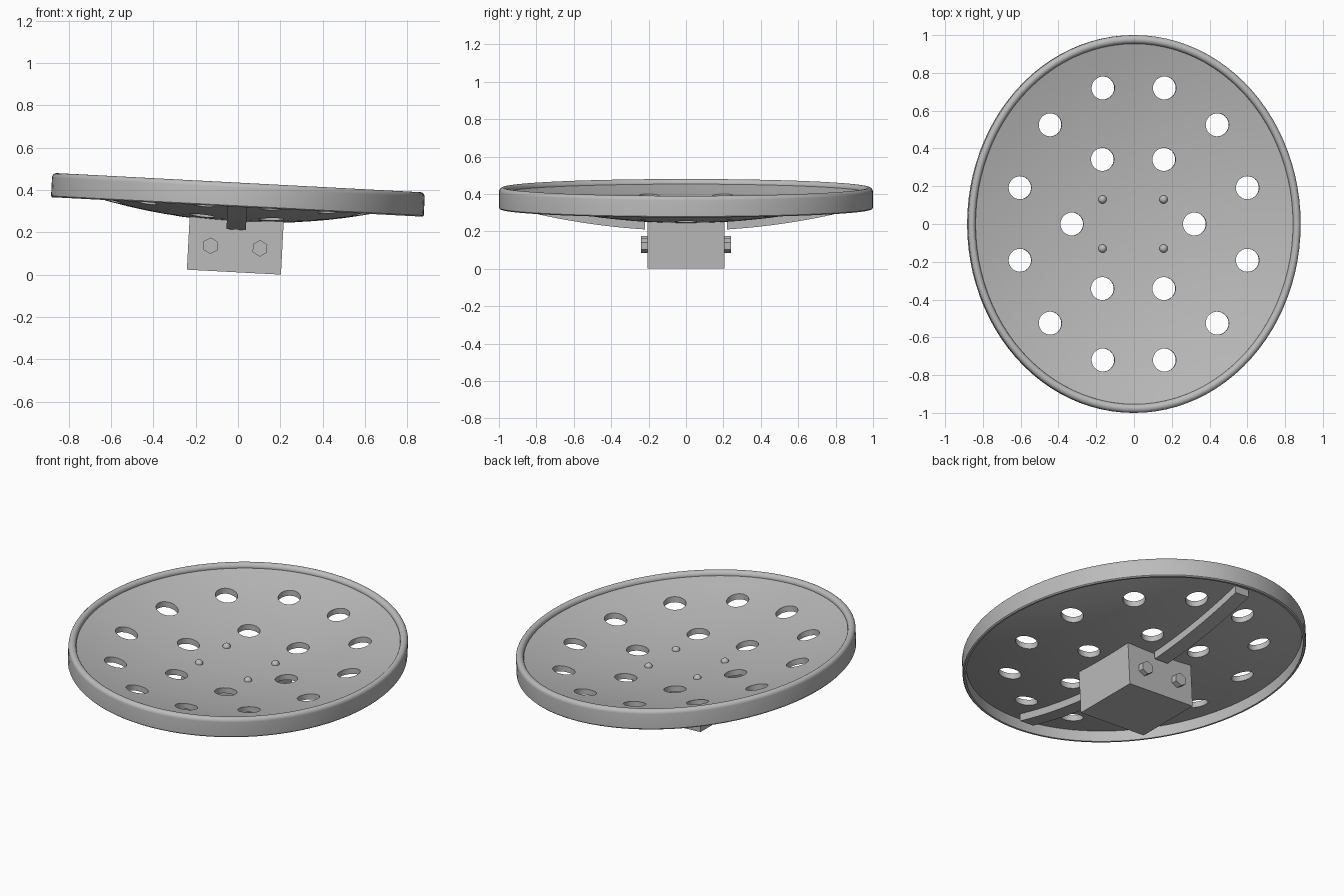
import bpy, bmesh, math
from mathutils import Matrix, Vector

cube = bpy.data.objects.get("Cube")
if cube:
    bpy.data.objects.remove(cube, do_unlink=True)

HALF_X, HALF_Y = 0.882, 1.0
TILT = Matrix.Translation((0, 0, 0.38)) @ Matrix.Rotation(math.radians(3), 4, "Y")

grey = bpy.data.materials.new("grey metal")
grey.use_nodes = True
colour = (0.5, 0.5, 0.5, 1)
grey.diffuse_color = colour
grey.node_tree.nodes["Principled BSDF"].inputs["Base Color"].default_value = colour


def make(name, bm, smooth=False):
    bmesh.ops.recalc_face_normals(bm, faces=bm.faces)
    mesh = bpy.data.meshes.new(name)
    bm.to_mesh(mesh)
    bm.free()
    mesh.materials.append(grey)
    obj = bpy.data.objects.new(name, mesh)
    obj.matrix_world = TILT
    bpy.context.collection.objects.link(obj)
    if smooth:
        smooth_shade(obj)
    return obj


def smooth_shade(obj):
    bpy.ops.object.select_all(action="DESELECT")
    obj.select_set(True)
    bpy.context.view_layer.objects.active = obj
    bpy.ops.object.shade_smooth_by_angle(angle=math.radians(35))


def lathe(profile, closed, steps=96):
    """Spin a (radius, z) profile and stretch it to the oval outline."""
    bm = bmesh.new()
    verts = [bm.verts.new((r, 0, z)) for r, z in profile]
    pairs = list(zip(verts, verts[1:]))
    if closed:
        pairs.append((verts[-1], verts[0]))
    edges = [bm.edges.new(p) for p in pairs]
    bmesh.ops.spin(bm, geom=verts + edges, cent=(0, 0, 0), axis=(0, 0, 1),
                   angle=math.tau, steps=steps)
    bmesh.ops.remove_doubles(bm, verts=bm.verts, dist=1e-4)
    bmesh.ops.scale(bm, vec=(HALF_X, HALF_Y, 1), verts=bm.verts)
    return bm


def cylinder(bm, matrix, radius, depth, sides):
    bmesh.ops.create_cone(bm, cap_ends=True, segments=sides, radius1=radius,
                          radius2=radius, depth=depth, matrix=matrix)


def dish_under(rho):
    return -0.132 + 0.14 * rho * rho


# Shallow oval dish
THICK = 0.033
radii = [0.98 * i / 10 for i in range(11)]
under = [(r, dish_under(r)) for r in radii]
upper = [(r, dish_under(r) + THICK) for r in reversed(radii)]
dish = make("dish", lathe(under + upper, False))

# Drain holes, mirrored in both directions
holes = set()
for x, y in [(0.163, 0.72), (0.163, 0.342), (0.443, 0.525), (0.603, 0.192), (0.325, 0)]:
    holes |= {(sx * x, sy * y) for sx in (-1, 1) for sy in (-1, 1)}
bm = bmesh.new()
for x, y in sorted(holes):
    cylinder(bm, Matrix.Translation((x, y, 0)), 0.061, 0.6, 32)
cutter = make("hole_cutter", bm)
cutter.hide_render = True
cut = dish.modifiers.new("holes", "BOOLEAN")
cut.object = cutter
cut.solver = "EXACT"
bpy.context.view_layer.update()
evaluated = dish.evaluated_get(bpy.context.evaluated_depsgraph_get())
cut_mesh = bpy.data.meshes.new_from_object(evaluated)
dish.modifiers.clear()
dish.data = cut_mesh
bpy.data.objects.remove(cutter, do_unlink=True)
smooth_shade(dish)

# Rim: thin skirt with a rolled bead on top
bead = 0.023
rim = [(0.982, 0.015), (0.982, -0.06), (0.994, -0.06), (1.0, -0.054)]
for i in range(13):
    a = math.radians(220 * i / 12)
    rim.append((1 - bead + bead * math.cos(a), 0.032 + bead * math.sin(a)))
make("rim", lathe(rim, True), True)

# Mounting block under the dish
bm = bmesh.new()
bmesh.ops.create_cube(bm, size=1)
bmesh.ops.scale(bm, vec=(0.445, 0.414, 0.25), verts=bm.verts)
bmesh.ops.translate(bm, vec=(0, 0, -0.2435), verts=bm.verts)
make("mounting_block", bm)

# Curved support straps, front and back
for side, label in ((-1, "front"), (1, "back")):
    bm = bmesh.new()
    ys = [0.22 + 0.69 * i / 12 for i in range(13)]
    outline = [(y, dish_under(y) - 0.042) for y in ys]
    outline += [(y, dish_under(y) + 0.004) for y in reversed(ys)]
    face = bm.faces.new([bm.verts.new((-0.046, side * y, z)) for y, z in outline])
    grown = bmesh.ops.extrude_face_region(bm, geom=[face])
    moved = [v for v in grown["geom"] if isinstance(v, bmesh.types.BMVert)]
    bmesh.ops.translate(bm, vec=(0.092, 0, 0), verts=moved)
    make(label + "_support_strap", bm, True)

    # Hex bolts on the block face
    for x, hand in ((-0.117, "right"), (0.117, "left")):
        bm = bmesh.new()
        turn = Matrix.Rotation(math.radians(90), 4, "X")
        centre = Matrix.Translation((x, side * 0.22, -0.25))
        cylinder(bm, centre @ turn, 0.039, 0.04, 6)
        top = max((v.co for v in bm.verts), key=lambda c: c.z) - Vector((x, 0, -0.25))
        if abs(top.x) > 0.01:
            bmesh.ops.rotate(bm, verts=bm.verts, cent=(x, 0, -0.25),
                             matrix=Matrix.Rotation(math.radians(30), 3, "Y"))
        make(label + "_" + hand + "_hex_bolt", bm)

# Domed screw heads inside the dish
for x in (-0.162, 0.162):
    for y in (-0.13, 0.13):
        rho = math.hypot(x / HALF_X, y / HALF_Y)
        bm = bmesh.new()
        bmesh.ops.create_uvsphere(bm, u_segments=20, v_segments=10, radius=0.022)
        bmesh.ops.translate(bm, vec=(x, y, dish_under(rho) + THICK), verts=bm.verts)
        name = ("back" if y > 0 else "front") + ("_left" if x > 0 else "_right")
        make(name + "_screw_head", bm, True)
